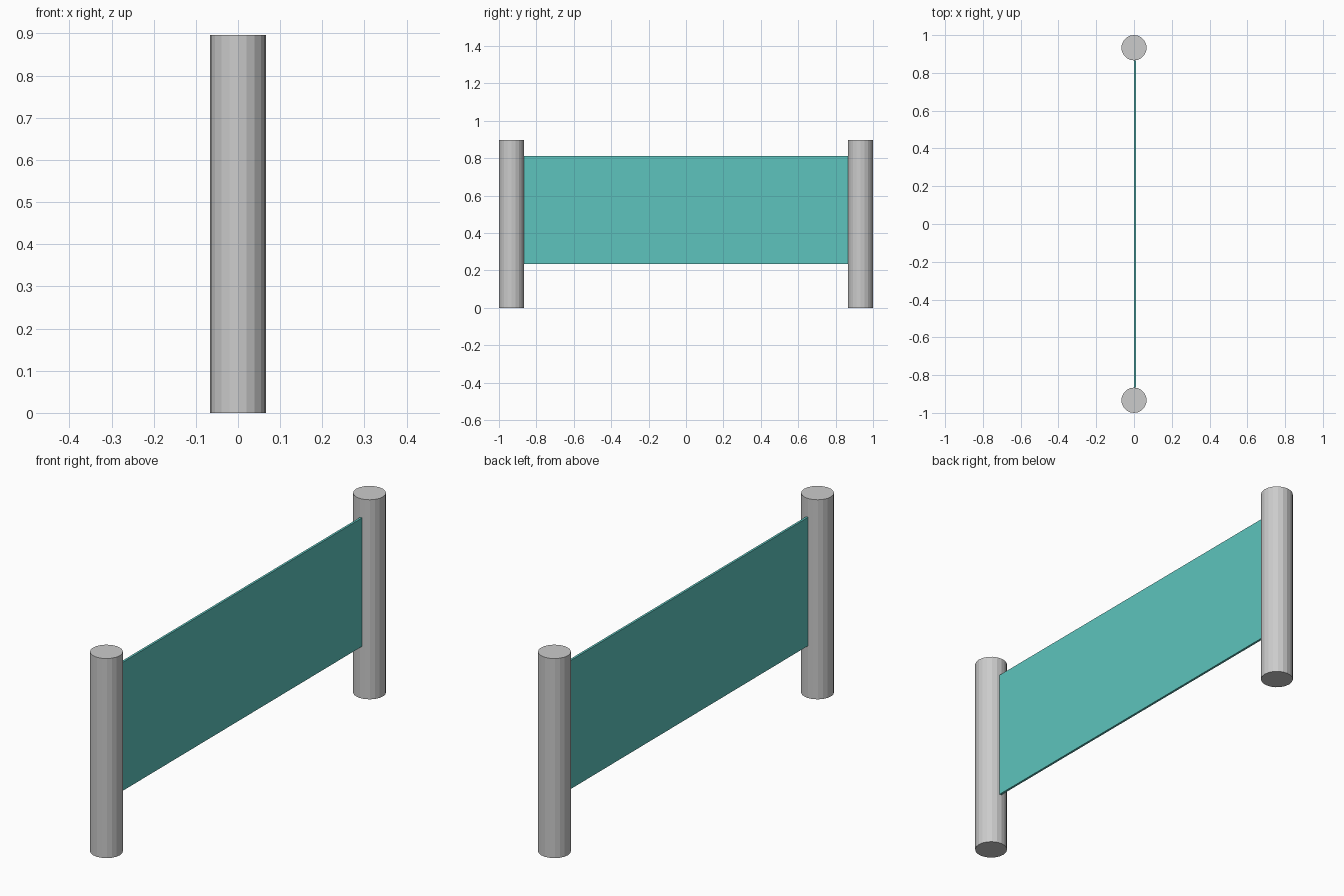
import bpy

if "Cube" in bpy.data.objects:
    bpy.data.objects.remove(bpy.data.objects["Cube"])

POST_R, POST_H, POST_Y = 0.067, 0.896, 0.933


def post(name, y):
    bpy.ops.mesh.primitive_cylinder_add(vertices=20, radius=POST_R, depth=POST_H,
                                        location=(0, y, POST_H / 2))
    bpy.context.object.name = name


# Two upright posts
post("front_post", -POST_Y)
post("back_post", POST_Y)

# Thin panel stretched between the posts
z0, z1, thick = 0.235, 0.812, 0.01
bpy.ops.mesh.primitive_cube_add(size=1, location=(thick / 2, 0, (z0 + z1) / 2))
panel = bpy.context.object
panel.name = "panel"
panel.scale = (thick, 2 * (POST_Y - POST_R), z1 - z0)
bpy.ops.object.transform_apply(location=False, rotation=False, scale=True)

mat = bpy.data.materials.new("teal")
mat.diffuse_color = (0.11, 0.55, 0.51, 1)
mat.use_nodes = True
mat.node_tree.nodes["Principled BSDF"].inputs["Base Color"].default_value = mat.diffuse_color
panel.data.materials.append(mat)
